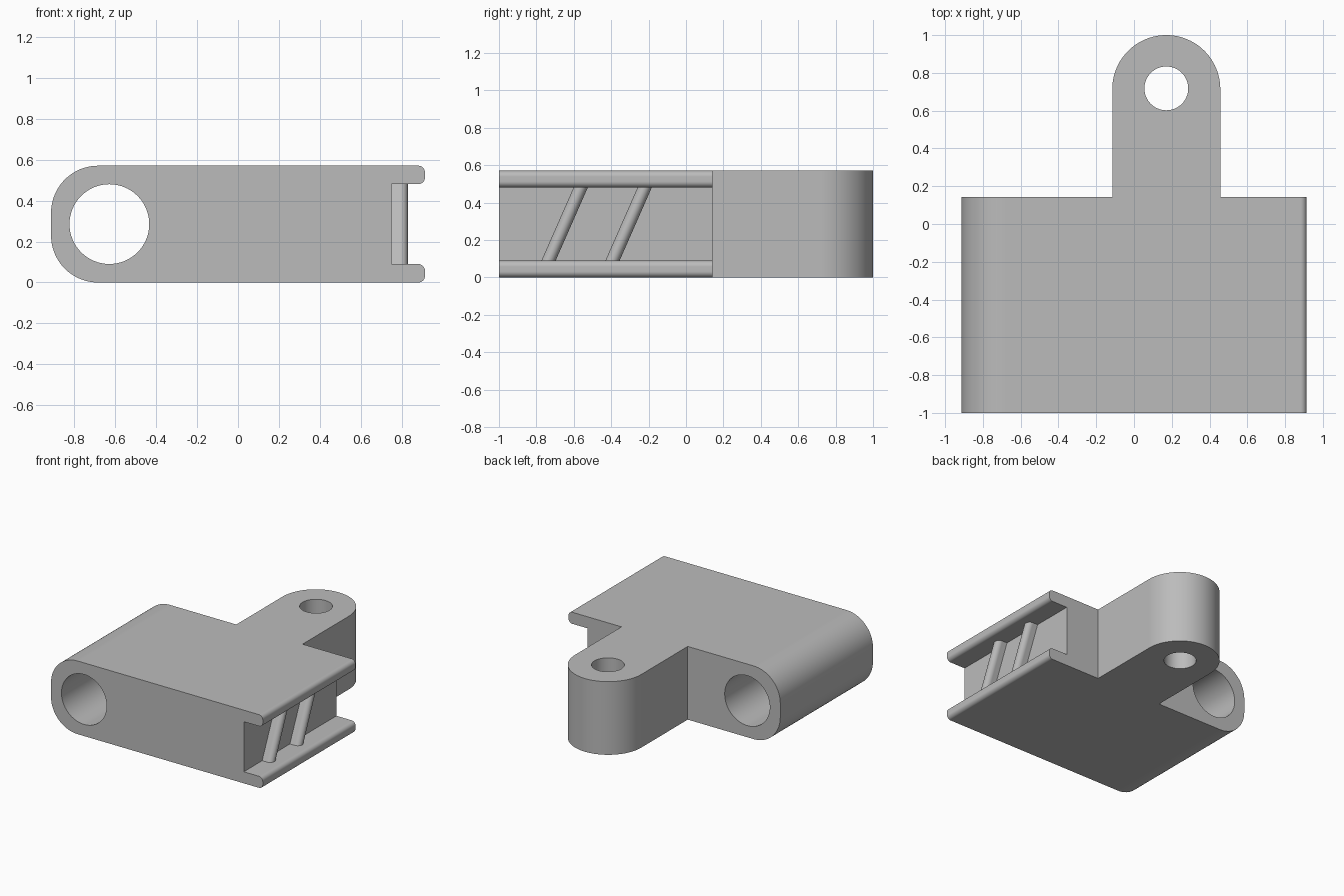
import bpy, bmesh, math
from mathutils import Vector, Matrix

cube = bpy.data.objects.get("Cube")
if cube:
    bpy.data.objects.remove(cube, do_unlink=True)

HEIGHT = 0.571
FRONT, BACK = -1.0, 0.143
HALF_WIDTH = 0.914
LIP, WALL_X = 0.09, 0.75

grey = bpy.data.materials.new("plain grey")
grey.use_nodes = True
grey.diffuse_color = (0.5, 0.5, 0.5, 1)
grey.node_tree.nodes["Principled BSDF"].inputs["Base Color"].default_value = (0.5, 0.5, 0.5, 1)


def arc(cx, cy, r, start, end, steps):
    """Points along a circular arc, angles in degrees."""
    angles = [math.radians(start + (end - start) * i / steps) for i in range(steps + 1)]
    return [(cx + r * math.cos(a), cy + r * math.sin(a)) for a in angles]


def circle(cx, cy, r, steps=64):
    return arc(cx, cy, r, 0, 360, steps)[:-1]


def prism(name, points, place, sweep):
    """Extrude a closed profile; place maps its 2D points into space."""
    bm = bmesh.new()
    face = bm.faces.new([bm.verts.new(place(u, v)) for u, v in points])
    extruded = bmesh.ops.extrude_face_region(bm, geom=[face])
    verts = [g for g in extruded["geom"] if isinstance(g, bmesh.types.BMVert)]
    bmesh.ops.translate(bm, verts=verts, vec=Vector(sweep))
    bmesh.ops.recalc_face_normals(bm, faces=bm.faces)
    mesh = bpy.data.meshes.new(name)
    bm.to_mesh(mesh)
    bm.free()
    mesh.materials.append(grey)
    obj = bpy.data.objects.new(name, mesh)
    bpy.context.collection.objects.link(obj)
    return obj


def select(obj):
    bpy.ops.object.select_all(action="DESELECT")
    obj.select_set(True)
    bpy.context.view_layer.objects.active = obj


def combine(obj, other, operation):
    """Apply a boolean and discard the helper."""
    mod = obj.modifiers.new(operation.lower(), "BOOLEAN")
    mod.operation, mod.solver, mod.object = operation, "EXACT", other
    select(obj)
    bpy.ops.object.modifier_apply(modifier=mod.name)
    bpy.data.objects.remove(other, do_unlink=True)


def smooth(obj):
    select(obj)
    bpy.ops.object.shade_smooth_by_angle(angle=math.radians(30))
    mod = obj.modifiers.new("even shading", "WEIGHTED_NORMAL")
    mod.keep_sharp = True


# Body: rounded left side, two rounded lips framing an open channel
R, r = 0.23, 0.032
edge = HALF_WIDTH - r
profile = arc(R - HALF_WIDTH, HEIGHT - R, R, 90, 180, 20)
profile += arc(R - HALF_WIDTH, R, R, 180, 270, 20)
profile += arc(edge, r, r, -90, 0, 8) + arc(edge, LIP - r, r, 0, 90, 8)
profile += [(WALL_X, LIP), (WALL_X, HEIGHT - LIP)]
profile += arc(edge, HEIGHT - LIP + r, r, -90, 0, 8) + arc(edge, HEIGHT - r, r, 0, 90, 8)
body = prism("body", profile, lambda x, z: (x, FRONT, z), (0, BACK - FRONT, 0))

# Rear hinge tab with a rounded end
tab_x, tab_y, tab_r = 0.171, 0.714, 0.286
outline = [(tab_x - tab_r, BACK), (tab_x + tab_r, BACK)] + arc(tab_x, tab_y, tab_r, 0, 180, 48)
tab = prism("tab", outline, lambda x, y: (x, y, 0), (0, 0, HEIGHT))
combine(body, tab, "UNION")

# Long bore through the body and vertical pin hole through the tab
bore = prism("bore", circle(-0.629, HEIGHT / 2, 0.195), lambda x, z: (x, FRONT - 0.1, z),
             (0, BACK - FRONT + 0.2, 0))
combine(body, bore, "DIFFERENCE")
pin = prism("pin_hole", circle(tab_x, 0.718, 0.116), lambda x, y: (x, y, -0.1),
            (0, 0, HEIGHT + 0.2))
combine(body, pin, "DIFFERENCE")
smooth(body)

# Slanted ribs with round noses, standing in the channel
half, nose = 0.038, 0.792
rib_profile = [(WALL_X - 0.01, half), (WALL_X - 0.01, -half)] + arc(nose, 0, half, -90, 90, 20)
for name, y in (("front_rib", -0.735), ("rear_rib", -0.393)):
    rib = prism(name, rib_profile, lambda x, v: (x, y + v, LIP), (0, 0.172, HEIGHT - 2 * LIP))
    smooth(rib)
